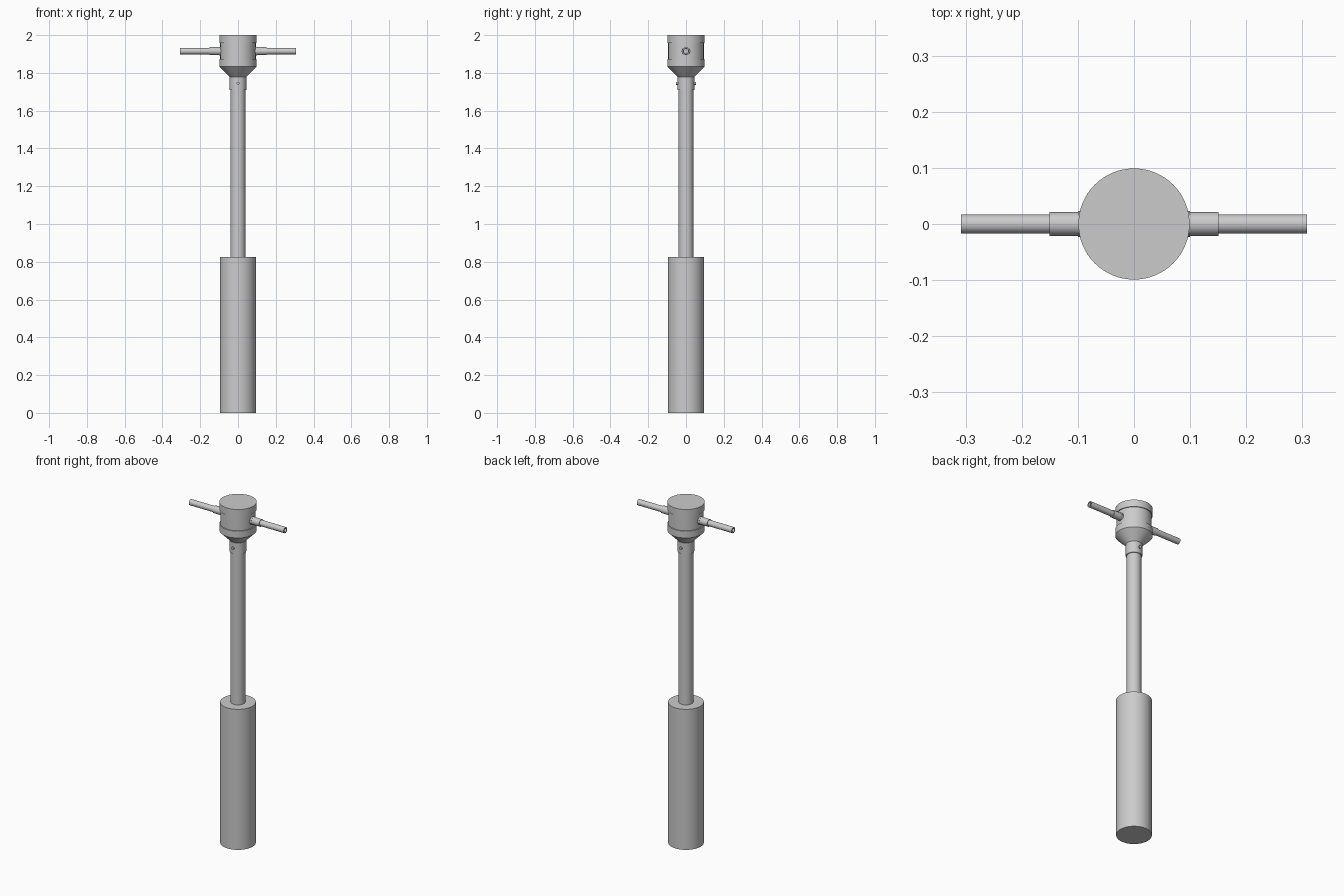
import bpy, bmesh, math
from mathutils import Matrix

if "Cube" in bpy.data.objects:
    bpy.data.objects.remove(bpy.data.objects["Cube"])

grey = bpy.data.materials.new("plain grey")
grey.use_nodes = True
colour = (0.6, 0.6, 0.6, 1)
grey.diffuse_color = colour
grey.node_tree.nodes["Principled BSDF"].inputs["Base Color"].default_value = colour

ALONG_Z = Matrix.Identity(4)
ALONG_X = Matrix.Rotation(math.pi / 2, 4, "Y")
ALONG_Y = Matrix.Rotation(-math.pi / 2, 4, "X")


def lathe(name, profile, turn=ALONG_Z, height=0, sides=64):
    """Spin (radius, distance) points about an axis; zero radii close the ends."""
    bm = bmesh.new()
    points = [bm.verts.new((r, 0, d)) for r, d in profile]
    edges = [bm.edges.new(pair) for pair in zip(points, points[1:])]
    bmesh.ops.spin(bm, geom=points + edges, cent=(0, 0, 0), axis=(0, 0, 1),
                   angle=math.tau, steps=sides)
    bmesh.ops.remove_doubles(bm, verts=bm.verts, dist=0.00005)
    bmesh.ops.recalc_face_normals(bm, faces=bm.faces)
    bm.transform(Matrix.Translation((0, 0, height)) @ turn)
    mesh = bpy.data.meshes.new(name)
    bm.to_mesh(mesh)
    bm.free()
    mesh.materials.append(grey)
    obj = bpy.data.objects.new(name, mesh)
    bpy.context.collection.objects.link(obj)
    bpy.ops.object.select_all(action="DESELECT")
    obj.select_set(True)
    bpy.context.view_layer.objects.active = obj
    bpy.ops.object.shade_smooth_by_angle(angle=math.radians(30))
    return obj


# Grip and shaft
lathe("grip", [(0, 0), (0.095, 0), (0.095, 0.825), (0, 0.825)])
lathe("shaft", [(0, 0.8), (0.039, 0.8), (0.039, 1.75), (0, 1.75)])

# Head with raised rims, tapering into the neck socket
lathe("head", [(0, 2), (0.099, 2), (0.099, 1.958), (0.094, 1.958),
               (0.094, 1.873), (0.099, 1.873), (0.099, 1.833),
               (0.044, 1.778), (0.044, 1.71), (0, 1.71)])

# Neck pin through the socket
lathe("neck_pin", [(0, -0.053), (0.008, -0.053), (0.008, 0.053), (0, 0.053)],
      ALONG_Y, 1.745, 24)

# Crossbar with bored ends, and a collar each side
for side, name in ((1, "left"), (-1, "right")):
    turn = Matrix.Scale(side, 4, (1, 0, 0)) @ ALONG_X
    lathe(name + "_bar", [(0, 0.05), (0.017, 0.05), (0.017, 0.308),
                          (0.011, 0.308), (0.011, 0.16), (0, 0.16)],
          turn, 1.915, 32)
    lathe(name + "_collar", [(0, 0.07), (0.023, 0.07), (0.023, 0.1),
                             (0.021, 0.1), (0.021, 0.151), (0, 0.151)],
          turn, 1.915, 32)
